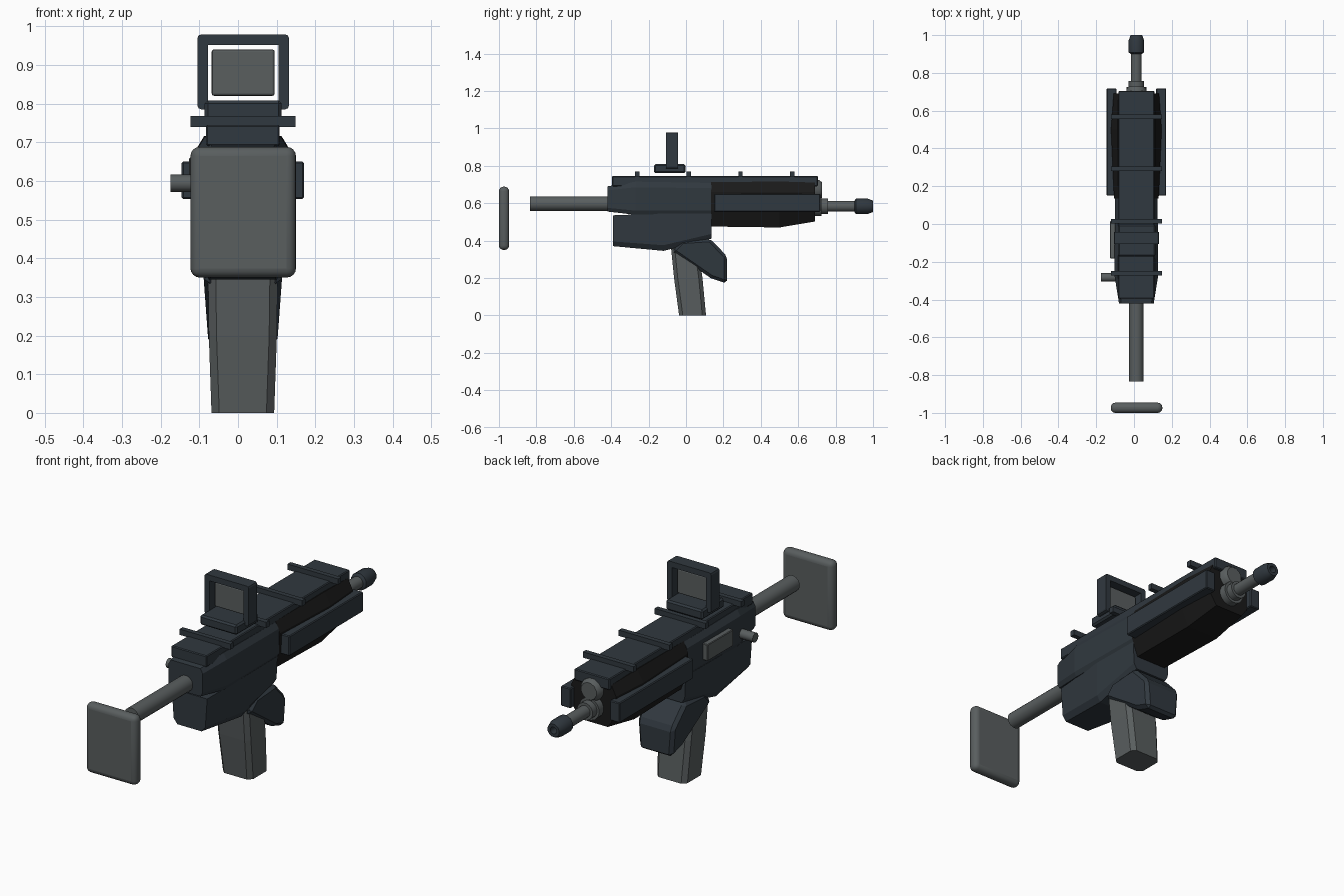
import bpy, bmesh, math

if "Cube" in bpy.data.objects:
    bpy.data.objects.remove(bpy.data.objects["Cube"])

CX = 0.0125  # centre plane of the body


def material(name, rgb):
    m = bpy.data.materials.new(name)
    m.diffuse_color = (*rgb, 1)
    m.use_nodes = True
    m.node_tree.nodes["Principled BSDF"].inputs["Base Color"].default_value = m.diffuse_color
    return m


DARK = material("dark slate", (0.030, 0.040, 0.050))
GREY = material("steel grey", (0.100, 0.112, 0.114))
BLACK = material("black", (0.010, 0.010, 0.010))


def finish(bm, name, mat, bevel=0, segments=1, smooth=False):
    bmesh.ops.recalc_face_normals(bm, faces=bm.faces)
    me = bpy.data.meshes.new(name)
    bm.to_mesh(me)
    bm.free()
    me.materials.append(mat)
    ob = bpy.data.objects.new(name, me)
    bpy.context.collection.objects.link(ob)
    if bevel:
        mod = ob.modifiers.new("bevel", "BEVEL")
        mod.width, mod.segments = bevel, segments
        mod.limit_method = "ANGLE"
        mod.angle_limit = math.radians(35)
    if smooth:
        bpy.context.view_layer.objects.active = ob
        ob.select_set(True)
        bpy.ops.object.shade_smooth_by_angle(angle=math.radians(40))
        ob.select_set(False)
    return ob


def loft(name, rings, mat, caps=True, **kw):
    """Skin a row of matching closed rings of 3D points."""
    bm = bmesh.new()
    rows = [[bm.verts.new(p) for p in r] for r in rings]
    n = len(rows[0])
    for a, b in zip(rows, rows[1:]):
        for i in range(n):
            j = (i + 1) % n
            bm.faces.new((a[i], a[j], b[j], b[i]))
    if caps:
        bm.faces.new(rows[0])
        bm.faces.new(rows[-1])
    return finish(bm, name, mat, **kw)


def body(name, stations, mat, **kw):
    """Loft along y; each station is (y, half section of (half width, z))."""
    rings = [[(CX + w, y, z) for w, z in s] + [(CX - w, y, z) for w, z in reversed(s)]
             for y, s in stations]
    return loft(name, rings, mat, **kw)


def box(name, x, y, z, mat, **kw):
    rings = [[(x[0], v, z[0]), (x[1], v, z[0]), (x[1], v, z[1]), (x[0], v, z[1])] for v in y]
    return loft(name, rings, mat, **kw)


def turned(name, profile, z, mat, n=16):
    """Round part along y; profile is (y, radius)."""
    rings = [[(CX + r * math.cos(math.tau * (i + .5) / n), y,
               z + r * math.sin(math.tau * (i + .5) / n)) for i in range(n)]
             for y, r in profile]
    return loft(name, rings, mat, smooth=True)


# Stock
box("butt_plate", (-0.123, 0.15), (-1.0, -0.946), (0.35, 0.688), GREY,
    bevel=0.024, segments=4, smooth=True)
turned("stock_tube", [(-0.835, 0.039), (-0.40, 0.039)], 0.597, GREY)

# Receiver
body("upper_receiver", [
    (-0.42, [(.080, .555), (.092, .575), (.092, .668), (.080, .69)]),
    (-0.27, [(.105, .538), (.116, .56), (.116, .685), (.098, .715)]),
    (0.135, [(.100, .538), (.112, .56), (.112, .680), (.095, .708)])], DARK)
body("lower_receiver", [
    (-0.39, [(.065, .370), (.085, .395), (.095, .535)]),
    (-0.12, [(.088, .345), (.106, .375), (.108, .545)]),
    (0.135, [(.085, .410), (.100, .435), (.105, .545)])], DARK)

# Forward guard wedge below the receiver
wedge = [(-0.078, .345), (-0.02, .40), (0.13, .41), (0.22, .315), (0.22, .17), (0.134, .198)]
loft("front_guard", [[(CX + s * (.088 + .08 * (min(z, .345) - .17)), y, z) for y, z in wedge]
                     for s in (-1, 1)], DARK, bevel=0.016)

# Grip
grip = [(0.0, -.037, .107, .081), (0.2, -.064, .088, .088), (0.36, -.080, .065, .090)]
loft("grip", [[(CX - w, a + .02, z), (CX - w + .02, a, z), (CX + w - .02, a, z), (CX + w, a + .02, z),
               (CX + w, b - .02, z), (CX + w - .02, b, z), (CX - w + .02, b, z), (CX - w, b - .02, z)]
              for z, a, b, w in grip], GREY)

# Handguard and its side panels
body("handguard", [
    (0.135, [(.080, .475), (.112, .56), (.118, .66), (.095, .712)]),
    (0.50, [(.085, .470), (.125, .56), (.134, .66), (.100, .716)]),
    (0.69, [(.075, .502), (.115, .56), (.120, .66), (.095, .710)])], BLACK)
for s, side in ((-1, "left"), (1, "right")):
    x = sorted((CX + s * .105, CX + s * .158))
    box(side + "_side_panel", x, (0.15, 0.718), (.553, .65), DARK, bevel=0.004)

# Top rail with cross bars
box("top_rail", (CX - .095, CX + .095), (-0.395, 0.705), (.69, .745), DARK, bevel=0.004)
for i in range(4):
    y = -0.26 + 0.2757 * i
    box("rail_bar", (-0.123, 0.149), (y - .012, y + .012), (.74, .768), DARK)

# Sight: base, open frame and pane
box("sight_base", (-0.086, 0.113), (-0.172, -0.002), (.76, .808), DARK, bevel=0.008)


def rect(x0, x1, z0, z1, y):
    return [(x0, y, z0), (x1, y, z0), (x1, y, z1), (x0, y, z1)]


outer, inner = (-.105, .132, .785, .979), (-.077, .105, .808, .951)
loft("sight_frame", [rect(*outer, -.107), rect(*outer, -.043), rect(*inner, -.043),
                     rect(*inner, -.107), rect(*outer, -.107)], DARK, caps=False)
frame = bpy.data.objects["sight_frame"]
bm = bmesh.new()
bm.from_mesh(frame.data)
bmesh.ops.remove_doubles(bm, verts=bm.verts, dist=1e-5)
bmesh.ops.recalc_face_normals(bm, faces=bm.faces)
edges = [e for e in bm.edges if all(abs(v.co.x - .0135) > .11 for v in e.verts)
         and abs(e.verts[0].co.y - e.verts[1].co.y) > .01]
bmesh.ops.bevel(bm, geom=edges, offset=.01, segments=2, affect="EDGES", profile=.5)
bm.to_mesh(frame.data)
bm.free()
box("sight_pane", (-.068, .095), (-.082, -.068), (.82, .94), GREY, bevel=0.006, segments=2)

# Gas tube, barrel and muzzle
turned("gas_tube", [(0.60, .055), (0.712, .055), (0.728, .042)], .670, GREY, n=12)
turned("barrel", [(0.60, .054), (0.725, .054), (0.725, .042), (0.758, .042),
                  (0.758, .029), (0.92, .029)], .583, GREY)
turned("muzzle", [(0.900, .030), (0.908, .042), (0.972, .042), (1.0, .032),
                  (1.0, .017), (0.95, .017)], .583, DARK, n=12)

# Left side port cover and charging handle
box("port_cover", (-.127, -.09), (-.183, .015), (.58, .66), GREY, bevel=0.003)
handle = [[(x, -.283 + .0225 * math.cos(math.tau * i / 12), .594 + .0225 * math.sin(math.tau * i / 12))
           for i in range(12)] for x in (-.175, -.08)]
loft("charging_handle", handle, GREY, smooth=True)
